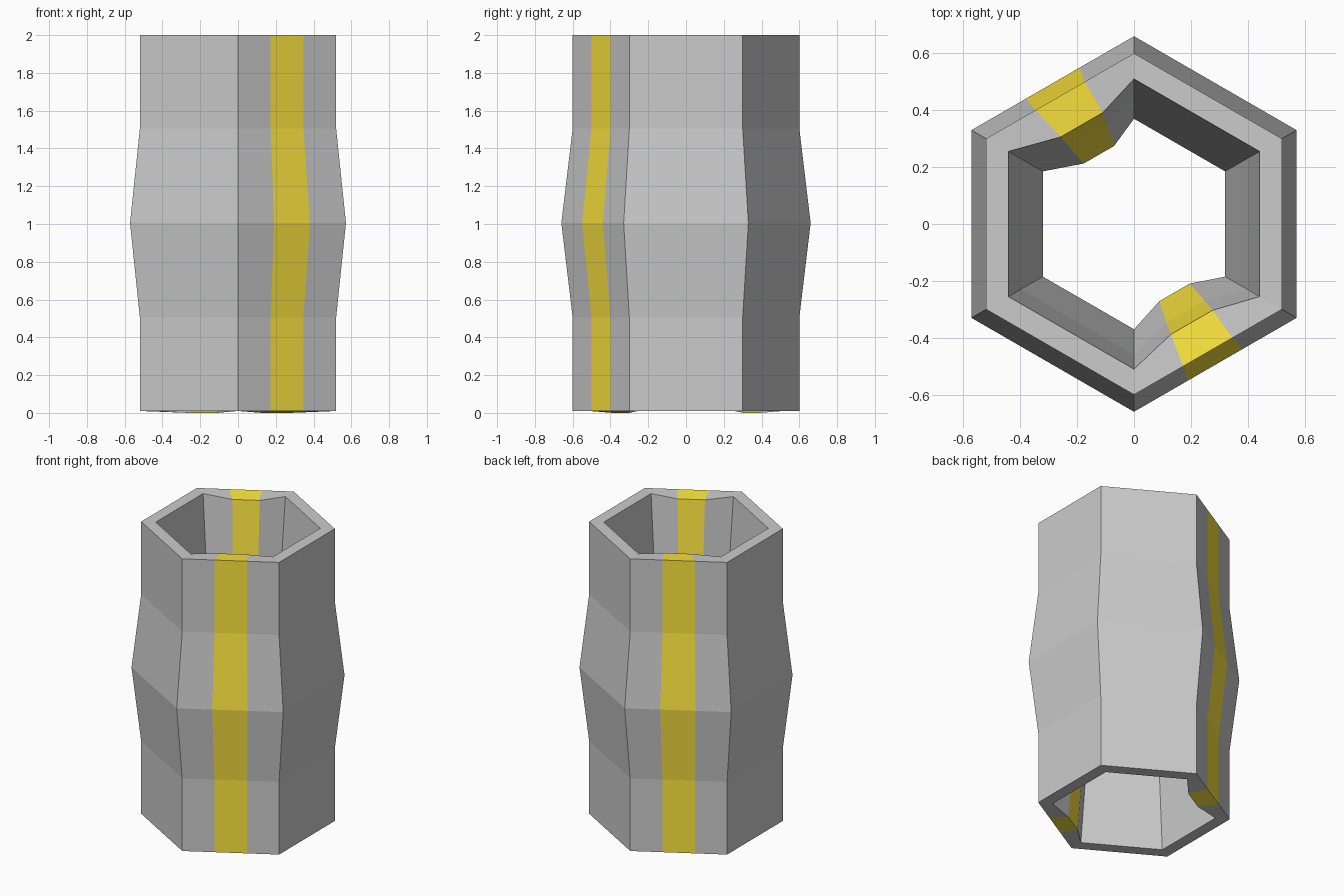
import bpy, bmesh
from math import radians, cos, sin
from mathutils import Vector

if "Cube" in bpy.data.objects:
    bpy.data.objects.remove(bpy.data.objects["Cube"])

# Tube wall cross-section as a closed loop: (radius, height, is_inner)
PROFILE = [(0.60, 0.01, False), (0.60, 0.505, False), (0.66, 1.005, False),
           (0.60, 1.505, False), (0.60, 2.0, False),
           (0.51, 2.0, True), (0.46, 1.505, True), (0.37, 1.005, True),
           (0.46, 0.505, True), (0.51, 0.01, True)]

# Striped sides of the hexagon and the inward push of their inner stripe
STRIPES = {0: Vector((-0.018, 0.037, -0.01)), 3: Vector((0.037, -0.034, -0.01))}


def corner(side, radius, z):
    a = radians(-90 + 60 * side)
    return Vector((radius * cos(a), radius * sin(a), z))


def ring(radius, z, inner):
    points = []
    for side in range(6):
        a, b = corner(side, radius, z), corner(side + 1, radius, z)
        points.append(a)
        if side in STRIPES:
            push = STRIPES[side] if inner else Vector()
            points += [a.lerp(b, t / 3) + push for t in (1, 2)]
    return points


# Which ring segments are the coloured middle thirds
striped = []
for side in range(6):
    striped += [0, 1, 0] if side in STRIPES else [0]

# Hexagonal tube: skin neighbouring rings around the wall section
bm = bmesh.new()
rows = [[bm.verts.new(p) for p in ring(*row)] for row in PROFILE]
count = len(striped)
for i, lower in enumerate(rows):
    upper = rows[(i + 1) % len(rows)]
    for j in range(count):
        k = (j + 1) % count
        face = bm.faces.new((lower[j], lower[k], upper[k], upper[j]))
        face.material_index = striped[j]
bmesh.ops.recalc_face_normals(bm, faces=bm.faces)

mesh = bpy.data.meshes.new("striped_hex_tube")
bm.to_mesh(mesh)
bm.free()

# Plain grey walls, yellow stripes
grey = bpy.data.materials.new("wall_grey")
grey.diffuse_color = (0.8, 0.8, 0.8, 1)
grey.use_nodes = True
grey.node_tree.nodes["Principled BSDF"].inputs["Base Color"].default_value = grey.diffuse_color
yellow = bpy.data.materials.new("stripe_yellow")
yellow.diffuse_color = (1.0, 0.8, 0.05, 1)
yellow.use_nodes = True
yellow.node_tree.nodes["Principled BSDF"].inputs["Base Color"].default_value = yellow.diffuse_color
mesh.materials.append(grey)
mesh.materials.append(yellow)

tube = bpy.data.objects.new("striped_hex_tube", mesh)
bpy.context.collection.objects.link(tube)
